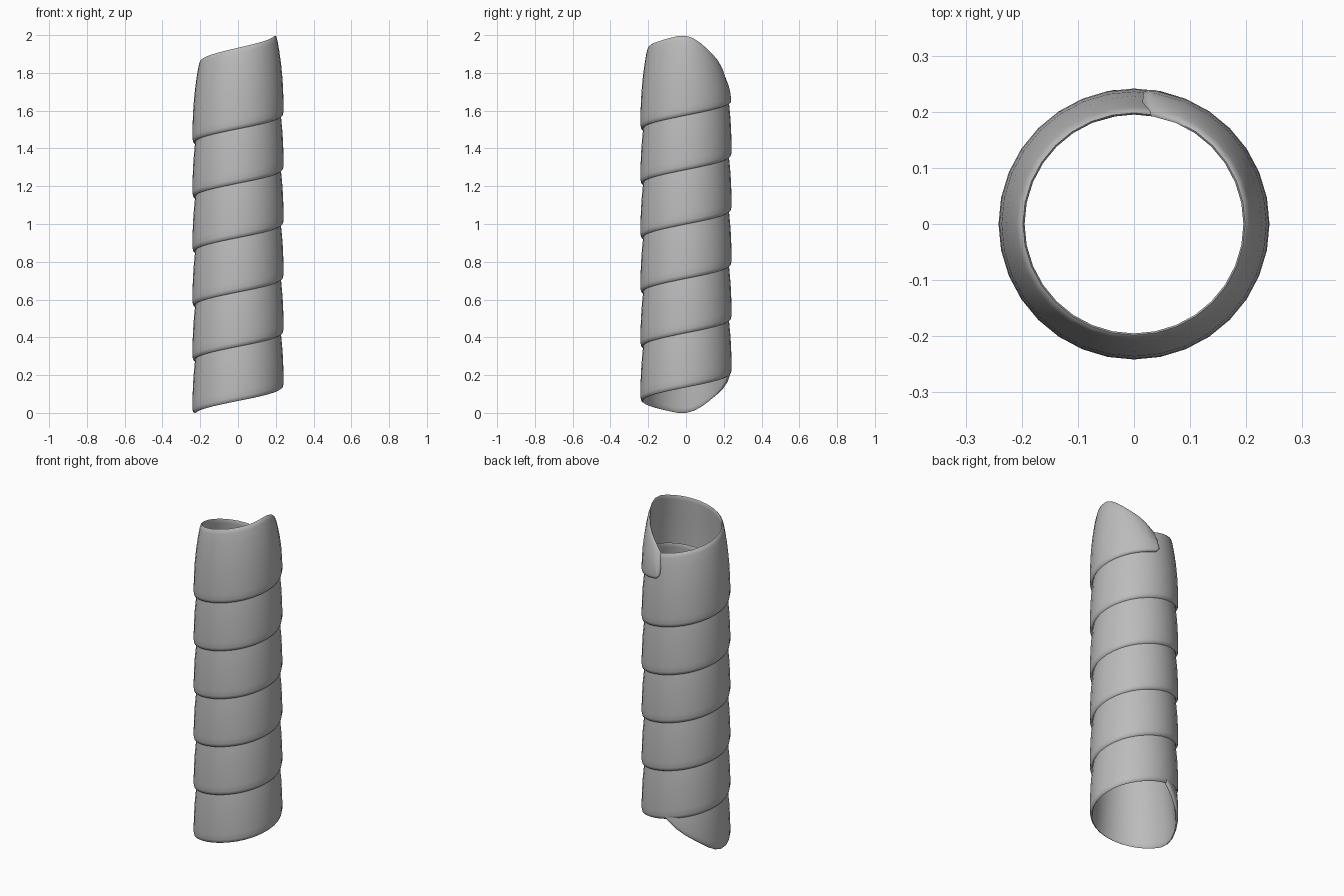
import bpy, bmesh, math

if "Cube" in bpy.data.objects:
    bpy.data.objects.remove(bpy.data.objects["Cube"])

PITCH = 0.288          # rise per turn
WIDTH = 0.43           # full band height
START, END = 94, 94 + 360 * 6 - 8
STEP = 11.25

# band cross-section: (radius, height fraction), outer side up then inner side down
SECTION = [(0.230, 0.0), (0.238, 0.012), (0.2415, 0.05), (0.2415, 0.12), (0.240, 0.25),
           (0.236, 0.45), (0.228, 0.65), (0.218, 0.82), (0.209, 0.94), (0.203, 0.99),
           (0.198, 1.0), (0.195, 0.985), (0.196, 0.94), (0.204, 0.75), (0.212, 0.5),
           (0.219, 0.25), (0.223, 0.06), (0.225, 0.015)]

# band height against degrees from the rounded end
TAPER = [(0, 0.08), (2, 0.115), (5, 0.145), (11, 0.175), (26, 0.235),
         (46, 0.305), (66, 0.375), (80, 0.415), (95, WIDTH)]


def band_height(d):
    for (a, ha), (b, hb) in zip(TAPER, TAPER[1:]):
        if d <= b:
            return ha + (hb - ha) * (d - a) / (b - a)
    return WIDTH


def ring(bm, deg):
    """One cross-section of the band at the given winding angle."""
    ang = math.radians(deg)
    low = PITCH * (deg - 180) / 360
    high = low + WIDTH
    d0, d1 = deg - START, END - deg
    low += WIDTH - band_height(d0)      # lower edge rises at the start
    high -= WIDTH - band_height(d1)     # upper edge falls at the end
    d = min(d0, d1)
    if d < 4:                           # round the tips
        trim = 0.02 * (1 - d / 4)
        if d0 < d1:
            high -= trim
        else:
            low += trim
    pinch = 0.55 if d < 0.5 else 0.9 if d < 3 else 1.0
    verts = []
    for r, t in SECTION:
        mid = 0.231 - 0.034 * t
        r = mid + (r - mid) * pinch
        verts.append(bm.verts.new((r * math.cos(ang), r * math.sin(ang),
                                   low + (high - low) * t)))
    return verts


grey = bpy.data.materials.new("plain_grey")
grey.diffuse_color = (0.5, 0.5, 0.5, 1)
grey.use_nodes = True
grey.node_tree.nodes["Principled BSDF"].inputs["Base Color"].default_value = grey.diffuse_color

# winding angles, with extra sections close to both ends
inner = [k * STEP for k in range(math.ceil((START + 8) / STEP), int((END - 8) / STEP) + 1)]
angles = [START, START + 2, START + 5] + inner + [END - 5, END - 2, END]

# spiral band
bm = bmesh.new()
rings = [ring(bm, a) for a in angles]
n = len(SECTION)
for a, b in zip(rings, rings[1:]):
    for i in range(n):
        j = (i + 1) % n
        bm.faces.new((a[i], b[i], b[j], a[j]))
bm.faces.new(rings[0])
bm.faces.new(rings[-1][::-1])
bmesh.ops.recalc_face_normals(bm, faces=bm.faces)

# stand on the ground
floor = min(v.co.z for v in bm.verts)
bmesh.ops.translate(bm, verts=bm.verts, vec=(0, 0, -floor))

mesh = bpy.data.meshes.new("spiral_wrap")
bm.to_mesh(mesh)
bm.free()
mesh.materials.append(grey)
wrap = bpy.data.objects.new("spiral_wrap", mesh)
bpy.context.collection.objects.link(wrap)
bpy.context.view_layer.objects.active = wrap
wrap.select_set(True)
bpy.ops.object.shade_smooth_by_angle(angle=math.radians(50))
